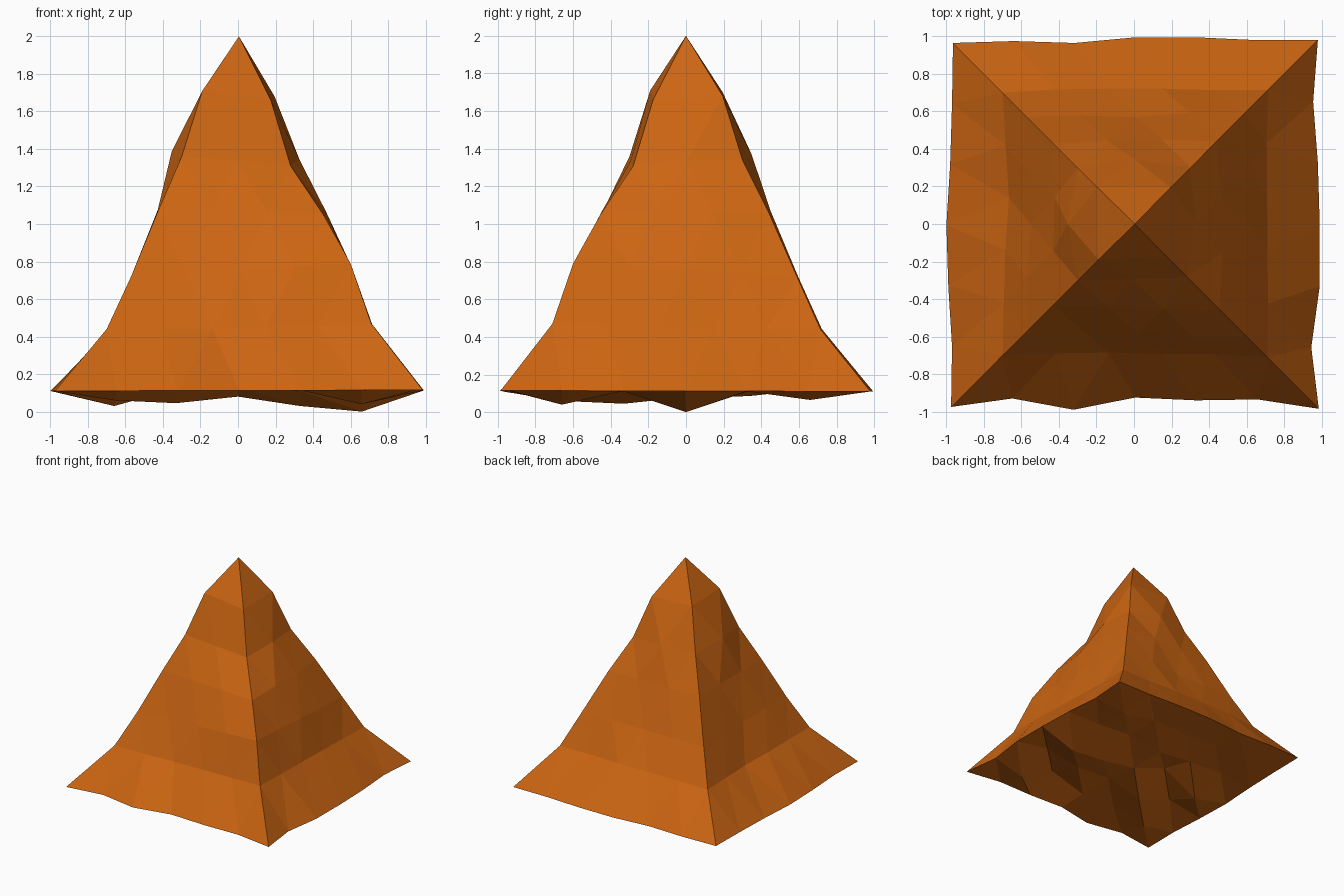
import bpy, bmesh, math, random
from mathutils import Vector

if "Cube" in bpy.data.objects:
    bpy.data.objects.remove(bpy.data.objects["Cube"])

random.seed(4)
N = 6  # segments along each base side

# Ridge profiles (half width, height) per corner, from the base upwards
RIDGES = [
    (-1, -1, [(.975, .11), (.70, .44), (.57, .72), (.43, 1.06), (.30, 1.36), (.19, 1.71)]),
    (1, -1, [(.985, .115), (.71, .47), (.60, .79), (.455, 1.05), (.28, 1.31), (.175, 1.66)]),
    (1, 1, [(.98, .11), (.715, .44), (.59, .72), (.44, 1.06), (.30, 1.34), (.195, 1.68)]),
    (-1, 1, [(.965, .11), (.70, .43), (.57, .72), (.43, 1.07), (.30, 1.36), (.195, 1.70)]),
]
# Wavy rim: outward distance at the inner points, counter-clockwise from the front
RIM = [[.93, .99, .925, .94, .935], [.945, .99, .99, .98, .955],
       [.98, .995, .995, .965, .975], [.97, .98, 1.0, .99, .97]]
# Bulge of each side at each level
BULGE = [[0, -.01, -.005, 0, .01], [0, .005, .005, .015, .045],
         [0, .01, 0, .01, .055], [0, -.025, -.015, -.01, .045]]
# Underside heights: rows from front to back, columns from left to right
UNDER = [[.06, .12, .12, .22, .04],
         [.17, .045, .13, .11, .17],
         [.03, .20, .08, .03, 0],
         [.13, .12, .085, .13, .11],
         [.11, .13, .12, .12, .065]]
OUT = [Vector((0, -1, 0)), Vector((1, 0, 0)), Vector((0, 1, 0)), Vector((-1, 0, 0))]
APEX = Vector((0.005, 0, 2))


def ridge(c, k):
    sx, sy, prof = RIDGES[c % 4]
    return APEX.copy() if k == N else Vector((sx * prof[k][0], sy * prof[k][0], prof[k][1]))


def side_point(s, k, i):
    n = N - k
    if n == 0:
        return APEX.copy()
    t = i / n
    p = ridge(s, k).lerp(ridge(s + 1, k), t)
    if 0 < i < n:
        if k == 0:
            p += OUT[s] * (RIM[s][i - 1] - p.dot(OUT[s]))
        else:
            d = BULGE[s][k] * math.sin(math.pi * t) + random.uniform(-.012, .012)
            p += (OUT[s] + Vector((0, 0, .5))) * d
    return p


bm = bmesh.new()
made = {}


def vert(s, k, i):
    """Shared vertex on side s, level k, step i; ridge vertices belong to the next side."""
    n = N - k
    key = (0, N, 0) if n == 0 else ((s + 1) % 4, k, 0) if i == n else (s % 4, k, i)
    if key not in made:
        made[key] = bm.verts.new(side_point(*key))
    return made[key]


# Four sloping sides, each split into rows of triangles
for s in range(4):
    for k in range(N):
        for i in range(N - k):
            bm.faces.new([vert(s, k, i), vert(s, k, i + 1), vert(s, k + 1, i)])
            if i:
                bm.faces.new([vert(s, k, i), vert(s, k + 1, i), vert(s, k + 1, i - 1)])

# Rough underside: a grid of triangles joined to the rim
grid = {}
for r in range(N + 1):
    for c in range(N + 1):
        if r == 0:
            v = vert(0, 0, c)
        elif r == N:
            v = vert(2, 0, N - c)
        elif c == N:
            v = vert(1, 0, r)
        elif c == 0:
            v = vert(3, 0, N - r)
        else:
            v = bm.verts.new(((c - 3) * .33, (r - 3) * .33, UNDER[r - 1][c - 1]))
        grid[r, c] = v
for r in range(N):
    for c in range(N):
        a, b, d, e = grid[r, c], grid[r, c + 1], grid[r + 1, c + 1], grid[r + 1, c]
        bm.faces.new([a, d, b])
        bm.faces.new([a, e, d])

bmesh.ops.recalc_face_normals(bm, faces=bm.faces)
mesh = bpy.data.meshes.new("rough_pyramid")
bm.to_mesh(mesh)
bm.free()
obj = bpy.data.objects.new("rough_pyramid", mesh)
bpy.context.collection.objects.link(obj)

# Orange stone
mat = bpy.data.materials.new("orange")
mat.diffuse_color = (.60, .13, .006, 1)
mat.use_nodes = True
mat.node_tree.nodes["Principled BSDF"].inputs["Base Color"].default_value = mat.diffuse_color
mesh.materials.append(mat)
